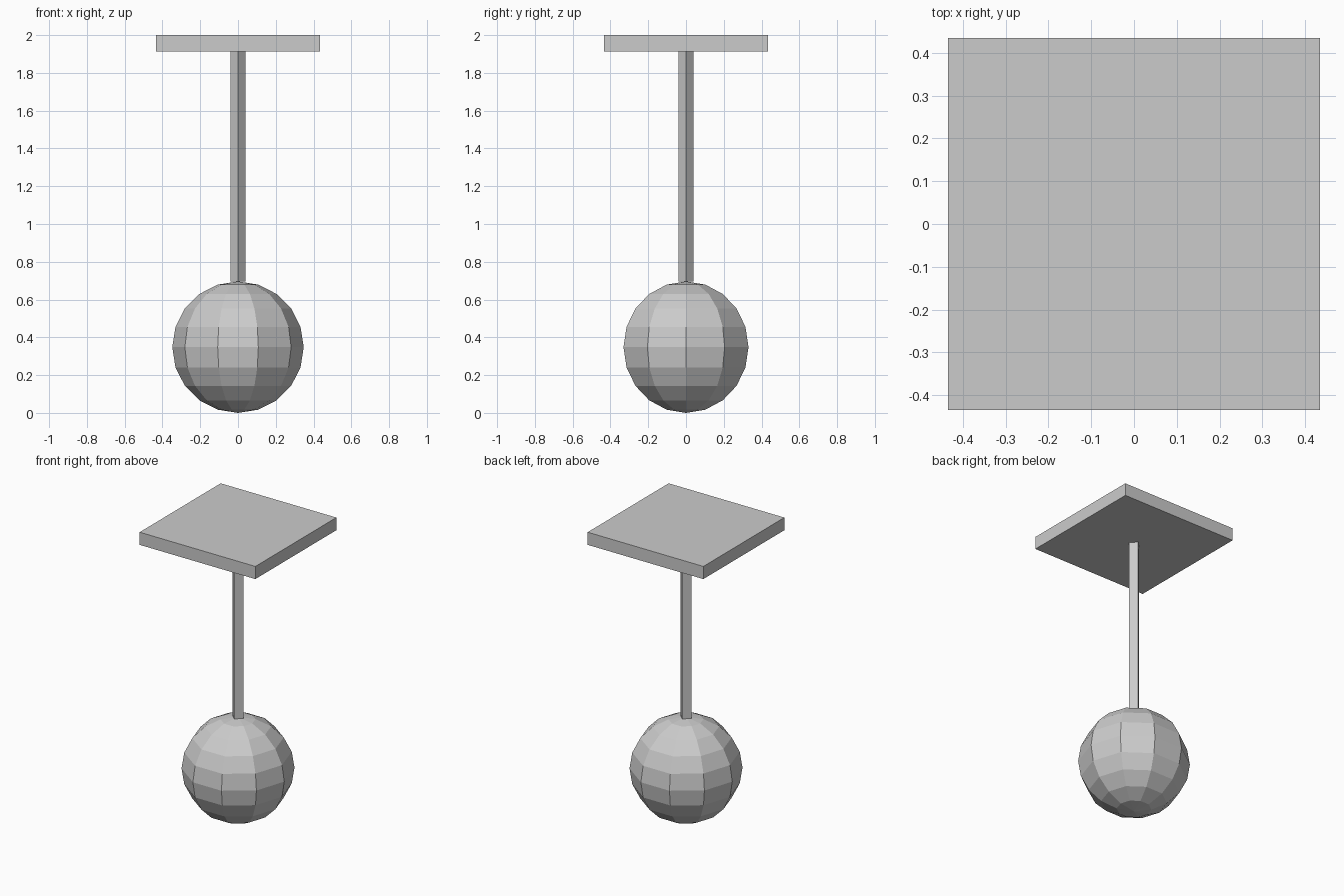
import bpy
import math

cube = bpy.data.objects.get("Cube")
if cube:
    bpy.data.objects.remove(cube, do_unlink=True)

GREY = (0.6, 0.6, 0.6, 1.0)
grey = bpy.data.materials.new("plain_grey")
grey.use_nodes = True
grey.diffuse_color = GREY
grey.node_tree.nodes["Principled BSDF"].inputs["Base Color"].default_value = GREY

BALL_R = 0.348
PLATE_SIZE = 0.87
PLATE_BOTTOM = 1.914
TOP = 2.0


def finish(name):
    """Name the active object, apply its transform and colour it."""
    obj = bpy.context.object
    obj.name = name
    bpy.ops.object.transform_apply(location=False, rotation=True, scale=True)
    obj.data.materials.append(grey)
    bpy.ops.object.shade_flat()
    return obj


# Faceted ball, with a corner line of its ten sides on the +x axis
bpy.ops.mesh.primitive_uv_sphere_add(segments=10, ring_count=10, radius=BALL_R,
                                     location=(0, 0, BALL_R),
                                     rotation=(0, 0, math.radians(90)))
# The quarter turn is undone if a corner line already lies on +x
ball = bpy.context.object
if any(abs(v.co.y) < 0.001 and abs(v.co.x - BALL_R) < 0.001 for v in ball.data.vertices):
    ball.rotation_euler.z = 0
finish("ball")

# Four-sided rod standing on the ball, corners on the axes
rod_bottom = 2 * BALL_R
bpy.ops.mesh.primitive_cylinder_add(vertices=4, radius=0.041,
                                    depth=PLATE_BOTTOM - rod_bottom,
                                    location=(0, 0, (PLATE_BOTTOM + rod_bottom) / 2))
finish("rod")

# Square plate on top
bpy.ops.mesh.primitive_cube_add(size=1, location=(0, 0, (PLATE_BOTTOM + TOP) / 2))
bpy.context.object.scale = (PLATE_SIZE, PLATE_SIZE, TOP - PLATE_BOTTOM)
finish("top_plate")
